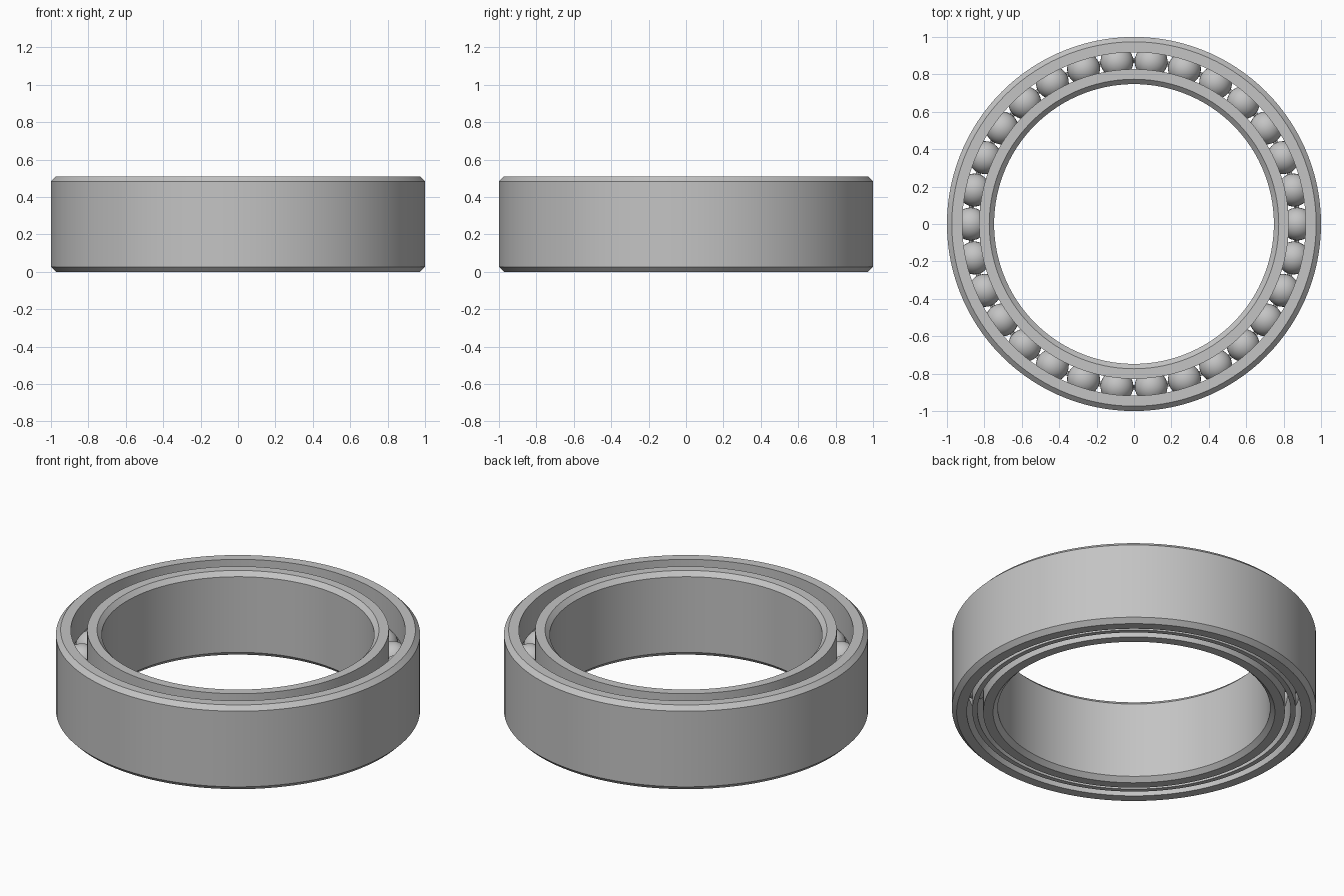
import bpy
import bmesh
import math
from mathutils import Matrix, Vector

if "Cube" in bpy.data.objects:
    bpy.data.objects.remove(bpy.data.objects["Cube"], do_unlink=True)

HEIGHT, CHAMFER = 0.51, 0.026
PITCH, BALL, GROOVE, COUNT = 0.873, 0.088, 0.09, 30
MID = HEIGHT / 2
SEGMENTS = 120

steel = bpy.data.materials.new("steel grey")
steel.use_nodes = True
steel.diffuse_color = (0.55, 0.55, 0.55, 1)
steel.node_tree.nodes["Principled BSDF"].inputs["Base Color"].default_value = (0.55, 0.55, 0.55, 1)


def finish(name, bm):
    """Turn a bmesh into a smooth-shaded object with crisp edges."""
    bmesh.ops.recalc_face_normals(bm, faces=bm.faces)
    mesh = bpy.data.meshes.new(name)
    bm.to_mesh(mesh)
    bm.free()
    obj = bpy.data.objects.new(name, mesh)
    bpy.context.collection.objects.link(obj)
    mesh.materials.append(steel)
    return obj


def smooth(obj):
    bpy.ops.object.select_all(action='DESELECT')
    obj.select_set(True)
    bpy.context.view_layer.objects.active = obj
    bpy.ops.object.shade_smooth_by_angle(angle=math.radians(30))


def revolve(name, profile):
    """Sweep a closed (radius, height) profile around z."""
    bm = bmesh.new()
    rings = []
    for i in range(SEGMENTS):
        a = 2 * math.pi * i / SEGMENTS
        rings.append([bm.verts.new((r * math.cos(a), r * math.sin(a), z)) for r, z in profile])
    n = len(profile)
    for i, ring in enumerate(rings):
        after = rings[(i + 1) % SEGMENTS]
        for j in range(n):
            k = (j + 1) % n
            bm.faces.new((ring[j], after[j], after[k], ring[k]))
    return finish(name, bm)


def race(name, plain, grooved):
    """Ring with chamfers on the plain wall and a ball groove in the other."""
    side = 1 if plain > grooved else -1
    edge = plain - side * CHAMFER
    limit = math.acos(abs(grooved - PITCH) / GROOVE)
    steps = 12
    arc = []
    for i in range(steps + 1):
        a = limit * (1 - 2 * i / steps)
        arc.append((PITCH + side * GROOVE * math.cos(a), MID + GROOVE * math.sin(a)))
    profile = [(edge, 0), (plain, CHAMFER), (plain, HEIGHT - CHAMFER),
               (edge, HEIGHT), (grooved, HEIGHT)] + arc + [(grooved, 0)]
    return revolve(name, profile)


def ball_set(name, radius):
    """Circle of spheres around z."""
    bm = bmesh.new()
    for i in range(COUNT):
        turn = Matrix.Rotation(2 * math.pi * i / COUNT, 4, 'Z')
        place = turn @ Matrix.Translation(Vector((PITCH, 0, MID)))
        bmesh.ops.create_uvsphere(bm, u_segments=32, v_segments=16, radius=radius, matrix=place)
    return finish(name, bm)


# Inner and outer races
smooth(race("outer_race", 1.0, 0.918))
smooth(race("inner_race", 0.748, 0.828))

# Rolling balls
smooth(ball_set("balls", BALL))

# Crown cage with open-topped pockets, filling the lower half of the gap
cage = revolve("ball_cage", [(0.86, 0.01), (0.888, 0.01), (0.888, 0.27), (0.86, 0.27)])
cutter = ball_set("pocket_cutter", BALL + 0.0015)
cutter.hide_render = True
cut = cage.modifiers.new("pockets", 'BOOLEAN')
cut.operation = 'DIFFERENCE'
cut.solver = 'EXACT'
cut.object = cutter
bpy.context.view_layer.objects.active = cage
bpy.ops.object.modifier_apply(modifier=cut.name)
bpy.data.objects.remove(cutter, do_unlink=True)
smooth(cage)
